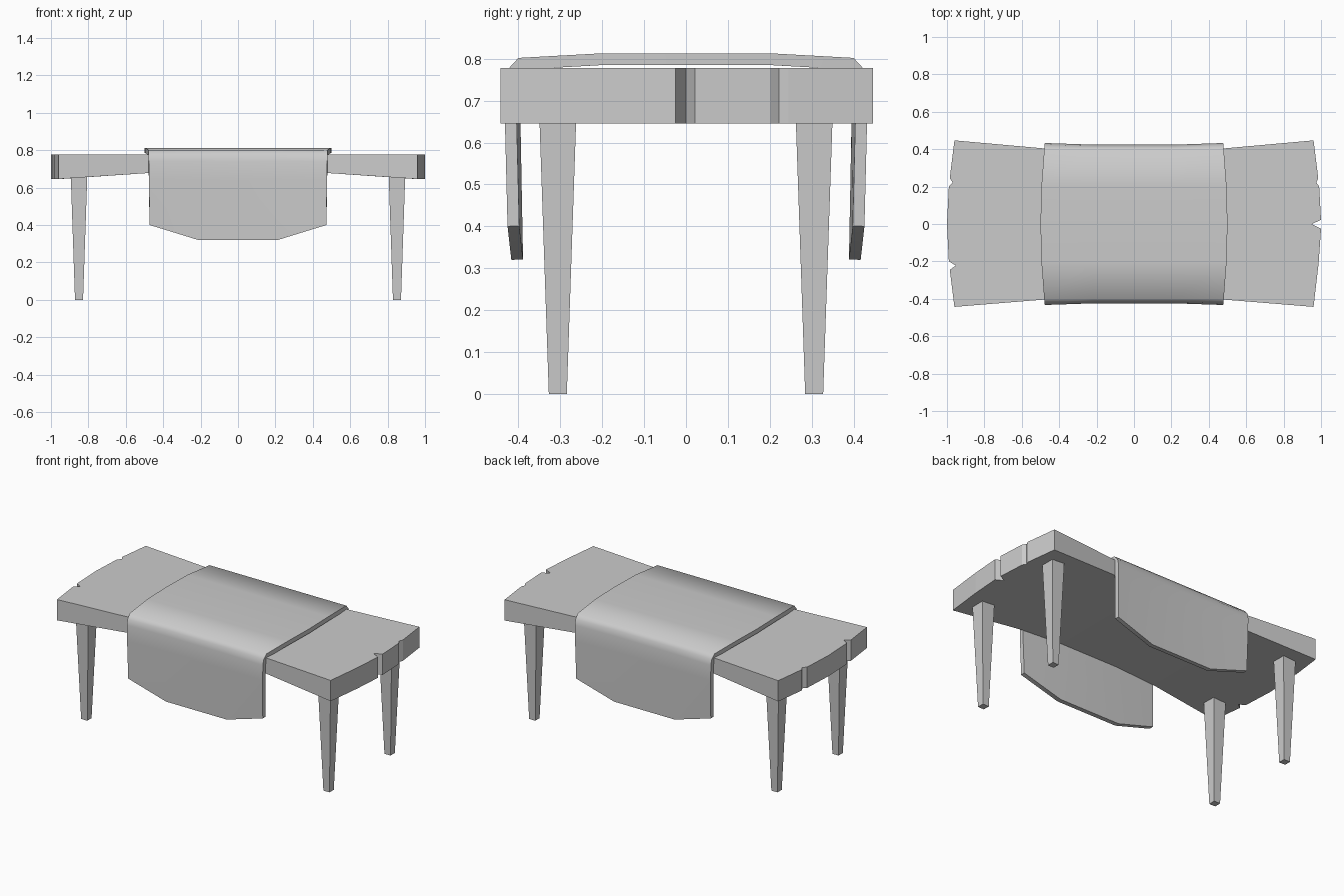
import bpy
import bmesh
from math import radians

cube = bpy.data.objects.get("Cube")
if cube:
    bpy.data.objects.remove(cube, do_unlink=True)

grey = bpy.data.materials.new("plain grey")
grey.use_nodes = True
COLOUR = (0.6, 0.6, 0.6, 1)
grey.diffuse_color = COLOUR
grey.node_tree.nodes["Principled BSDF"].inputs["Base Color"].default_value = COLOUR


def make_object(name, bm):
    bmesh.ops.recalc_face_normals(bm, faces=bm.faces)
    mesh = bpy.data.meshes.new(name)
    bm.to_mesh(mesh)
    bm.free()
    mesh.materials.append(grey)
    obj = bpy.data.objects.new(name, mesh)
    bpy.context.collection.objects.link(obj)
    return obj


# Tabletop: waisted slab with an arched underside and chipped ends
TOP_Z = 0.778
right_end = [(0.96, -0.443), (0.987, -0.21), (1, -0.025), (0.95, 0), (1, 0.022),
             (0.99, 0.2), (0.975, 0.222), (0.985, 0.245), (0.96, 0.447)]
left_end = [(-0.96, 0.447), (-0.985, 0.245), (-0.97, 0.222), (-0.99, 0.2), (-1, 0),
            (-0.99, -0.2), (-0.952, -0.222), (-0.985, -0.245), (-0.96, -0.443)]
# Each station is x, half depth, underside height
waist = [(0.48, 0.404, 0.678), (0.2, 0.395, 0.688)]
stations = waist + [(-x, y, z) for x, y, z in reversed(waist)]
END_Z = 0.646

bm = bmesh.new()


def column(x, y, z):
    return bm.verts.new((x, y, z)), bm.verts.new((x, y, TOP_Z))


right = [column(x, y, END_Z) for x, y in right_end]
back = [column(x, y, z) for x, y, z in stations]
left = [column(x, y, END_Z) for x, y in left_end]
front = [column(x, -y, z) for x, y, z in reversed(stations)]
rim = right + back + left + front
for a, b in zip(rim, rim[1:] + rim[:1]):
    bm.faces.new((a[0], b[0], b[1], a[1]))
bm.faces.new([c[1] for c in rim])
# Underside in strips, so that it can bend
bm.faces.new([c[0] for c in [front[-1]] + right + [back[0]]])
bm.faces.new([c[0] for c in [back[-1]] + left + [front[0]]])
for i in range(len(back) - 1):
    j = len(front) - 1 - i
    bm.faces.new((back[i][0], back[i + 1][0], front[j - 1][0], front[j][0]))
make_object("tabletop", bm)

# Tapered square legs
for side, sx in (("left", 1), ("right", -1)):
    for end, sy in (("front", -1), ("back", 1)):
        bm = bmesh.new()
        bmesh.ops.create_cube(bm, size=1)
        for v in bm.verts:
            half = 0.044 if v.co.z > 0 else 0.0215
            height = 0.66 if v.co.z > 0 else 0
            v.co = (sx * 0.85 + half * (1 if v.co.x > 0 else -1),
                    sy * 0.306 + half * (1 if v.co.y > 0 else -1), height)
        make_object(f"{end}_{side}_leg", bm)

# Cloth: rows run from the front hem over the top to the back hem
# Each row is y, z, half width
half_rows = [(0.426, 0.40, 0.472), (0.432, 0.64, 0.476), (0.433, 0.74, 0.477),
             (0.425, 0.775, 0.478), (0.4, 0.802, 0.48), (0.2, 0.813, 0.495)]
rows = [(-y, z, w) for y, z, w in half_rows] + [(0, 0.813, 0.5)] + half_rows[::-1]
bm = bmesh.new()
grid = []
for i, (y, z, w) in enumerate(rows):
    hem = i in (0, len(rows) - 1)
    line = []
    for f in (-1, -0.45, 0.45, 1):
        middle = abs(f) < 1
        pull = 0.009 if middle and z < 0.78 else 0
        drop = 0.08 if middle and hem else 0
        line.append(bm.verts.new((f * w, y + (pull if y < 0 else -pull), z - drop)))
    grid.append(line)
for a, b in zip(grid, grid[1:]):
    for k in range(len(a) - 1):
        bm.faces.new((a[k], a[k + 1], b[k + 1], b[k]))
cloth = make_object("table_runner", bm)
if sum(p.normal.z for p in cloth.data.polygons) < 0:
    cloth.data.flip_normals()
solid = cloth.modifiers.new("thickness", 'SOLIDIFY')
solid.thickness = 0.028
solid.offset = -1
solid.use_even_offset = True

bpy.context.view_layer.objects.active = cloth
cloth.select_set(True)
bpy.ops.object.modifier_apply(modifier=solid.name)
bpy.ops.object.shade_smooth_by_angle(angle=radians(50))
